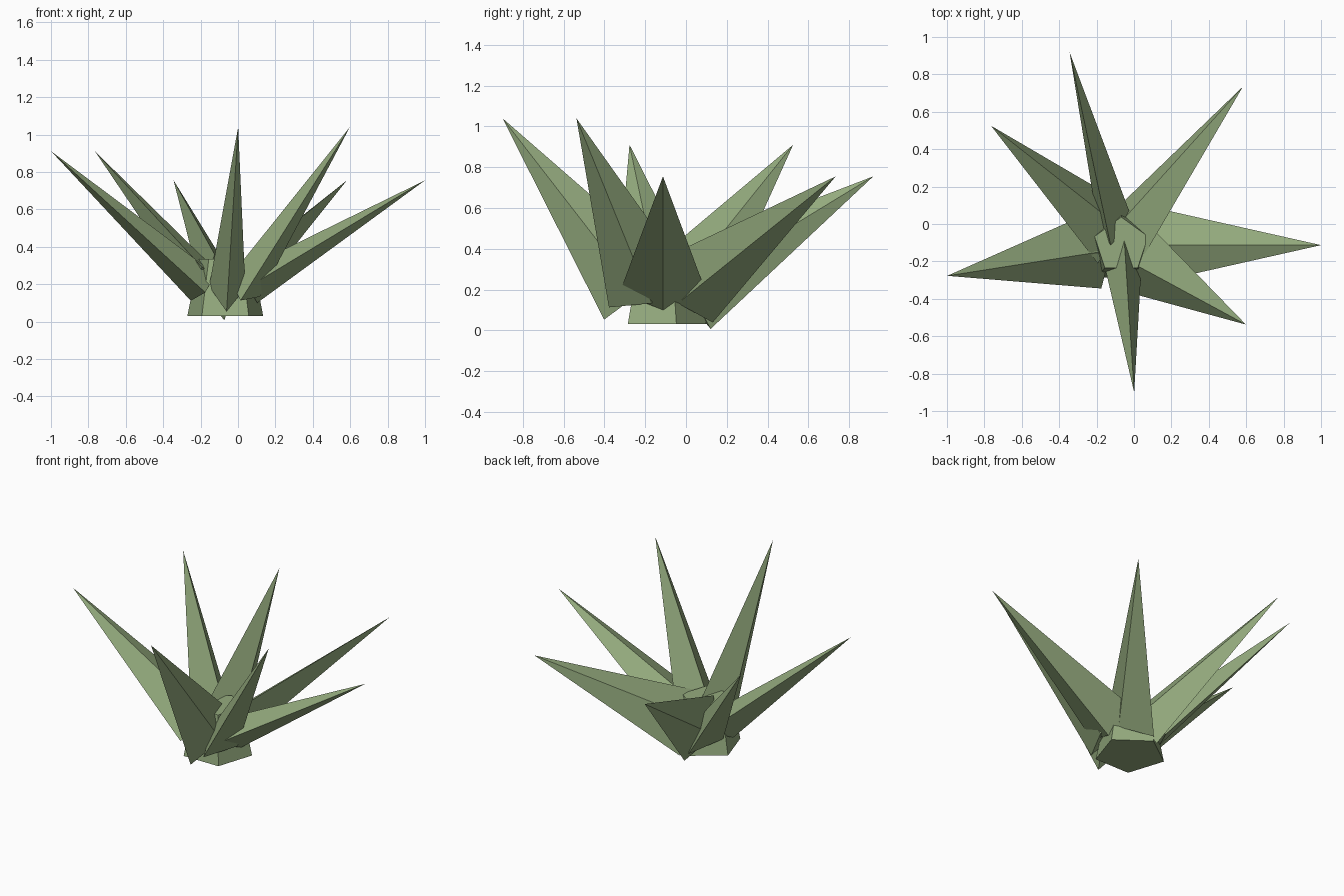
import bpy, math
from mathutils import Vector

if "Cube" in bpy.data.objects:
    bpy.data.objects.remove(bpy.data.objects["Cube"])

CENTRE = Vector((-0.068, -0.113, 0))

leaf_green = bpy.data.materials.new("sage green")
leaf_green.diffuse_color = (0.30, 0.41, 0.21, 1)
leaf_green.use_nodes = True
leaf_green.node_tree.nodes["Principled BSDF"].inputs["Base Color"].default_value = leaf_green.diffuse_color


def add_mesh(name, verts, faces):
    me = bpy.data.meshes.new(name)
    me.from_pydata([tuple(v) for v in verts], [], faces)
    me.materials.append(leaf_green)
    me.update()
    ob = bpy.data.objects.new(name, me)
    bpy.context.collection.objects.link(ob)


# Core: tapered five-sided stump
def ring(radius, z):
    return [CENTRE + Vector((radius * math.cos(a), radius * math.sin(a), z))
            for a in (math.radians(90 + 72 * k) for k in range(5))]


sides = [(k, (k + 1) % 5, (k + 1) % 5 + 5, k + 5) for k in range(5)]
add_mesh("core", ring(0.213, 0.03) + ring(0.15, 0.335),
         sides + [(4, 3, 2, 1, 0), (5, 6, 7, 8, 9)])

# Leaves: flattened four-sided spikes, golden-angle spiral, three tilts
BASE_R, BASE_Z = 0.121, 0.183
HALF_X, HALF_Y = 0.097, 0.213
TIPS = [(1.068, 0.755), (0.945, 0.91), (0.79, 1.04)]   # radius, height

for i in range(7):
    a = math.radians(137.5 * i)
    out = Vector((math.cos(a), math.sin(a), 0))
    tip_r, tip_z = TIPS[i % 3]
    base = CENTRE + out * BASE_R + Vector((0, 0, BASE_Z))
    tip = CENTRE + out * tip_r + Vector((0, 0, tip_z))
    turn = Vector((0, 0, 1)).rotation_difference(tip - base)
    corners = [(HALF_X, 0, 0), (0, HALF_Y, 0), (-HALF_X, 0, 0), (0, -HALF_Y, 0)]
    verts = [base + turn @ Vector(c) for c in corners] + [tip]
    add_mesh(f"leaf_{i + 1}", verts,
             [(0, 1, 4), (1, 2, 4), (2, 3, 4), (3, 0, 4), (3, 2, 1, 0)])
